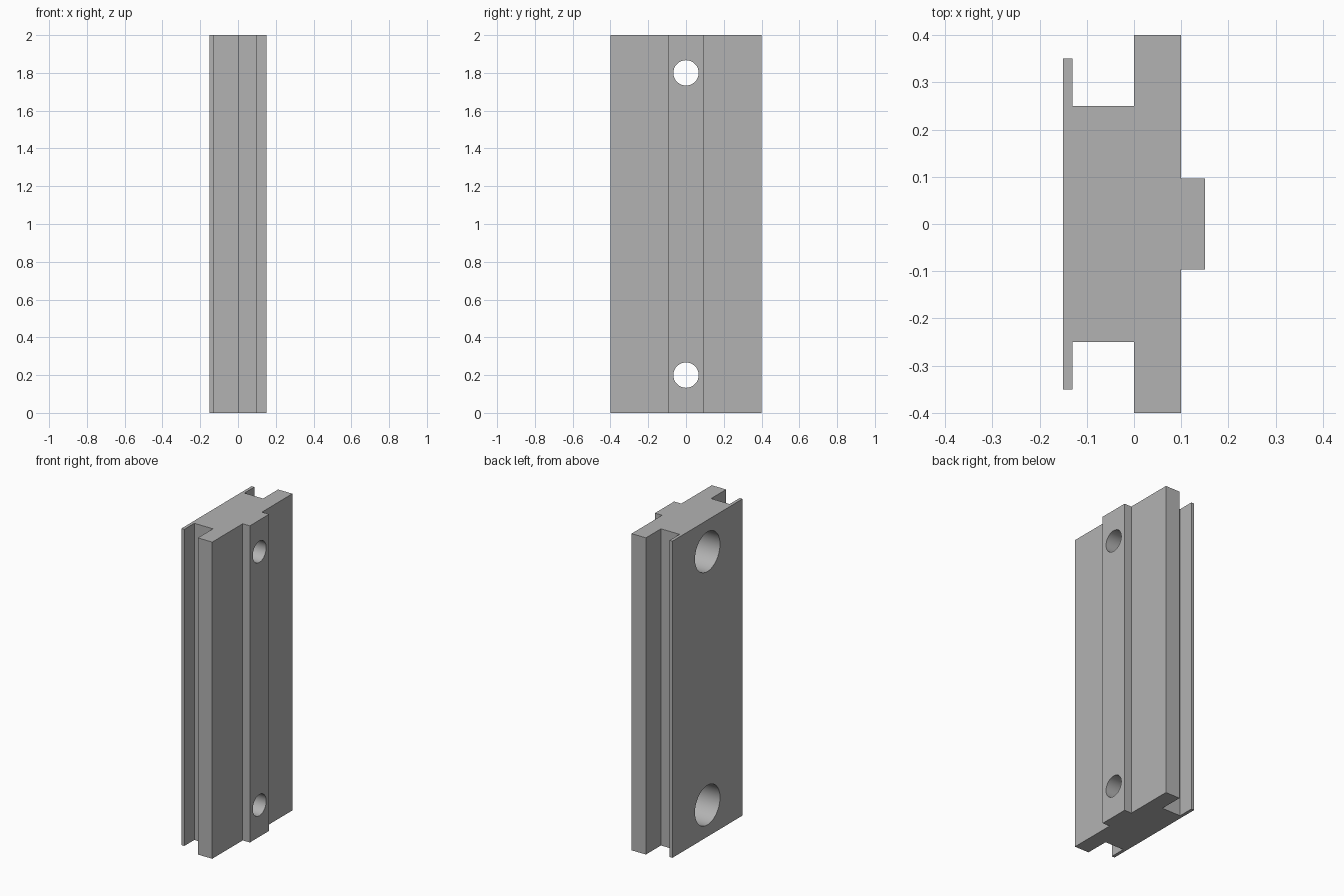
import bpy, bmesh, math

if "Cube" in bpy.data.objects:
    bpy.data.objects.remove(bpy.data.objects["Cube"])

grey = bpy.data.materials.new("mid grey")
grey.diffuse_color = (0.45, 0.45, 0.45, 1)
grey.use_nodes = True
grey.node_tree.nodes["Principled BSDF"].inputs["Base Color"].default_value = grey.diffuse_color

# Upper half (y > 0) of the rail cross-section, mirrored to close the outline
half = [(0.15, 0.096), (0.10, 0.096), (0.10, 0.40), (0.0, 0.40),
        (0.0, 0.25), (-0.13, 0.25), (-0.13, 0.35), (-0.15, 0.35)]
outline = half + [(x, -y) for x, y in reversed(half)]

# Extrude the section to full height
bm = bmesh.new()
base = bm.faces.new([bm.verts.new((x, y, 0)) for x, y in outline])
top = bmesh.ops.extrude_face_region(bm, geom=[base])["geom"]
bmesh.ops.translate(bm, vec=(0, 0, 2),
                    verts=[v for v in top if isinstance(v, bmesh.types.BMVert)])
bmesh.ops.recalc_face_normals(bm, faces=bm.faces)
mesh = bpy.data.meshes.new("rail_block")
bm.to_mesh(mesh)
bm.free()
mesh.materials.append(grey)
rail = bpy.data.objects.new("rail_block", mesh)
bpy.context.collection.objects.link(rail)


def bore(name, radius, x0, x1, z):
    """Drill a round hole along x."""
    bpy.ops.mesh.primitive_cylinder_add(
        vertices=64, radius=radius, depth=x1 - x0,
        location=((x0 + x1) / 2, 0, z), rotation=(0, math.pi / 2, 0))
    cutter = bpy.context.object
    cutter.name = name
    cutter.hide_render = True
    cutter.data.materials.append(grey)
    bpy.ops.object.select_all(action="DESELECT")
    rail.select_set(True)
    bpy.context.view_layer.objects.active = rail
    mod = rail.modifiers.new(name, "BOOLEAN")
    mod.operation = "DIFFERENCE"
    mod.solver = "EXACT"
    mod.object = cutter
    bpy.ops.object.modifier_apply(modifier=mod.name)
    bpy.data.objects.remove(cutter)


# Screw holes with wide counterbores on the back side
for z in (0.2, 1.8):
    bore("counterbore", 0.125, -0.3, 0.05, z)
    bore("screw_hole", 0.067, -0.1, 0.3, z)

bpy.ops.object.shade_smooth_by_angle(angle=math.radians(30))
